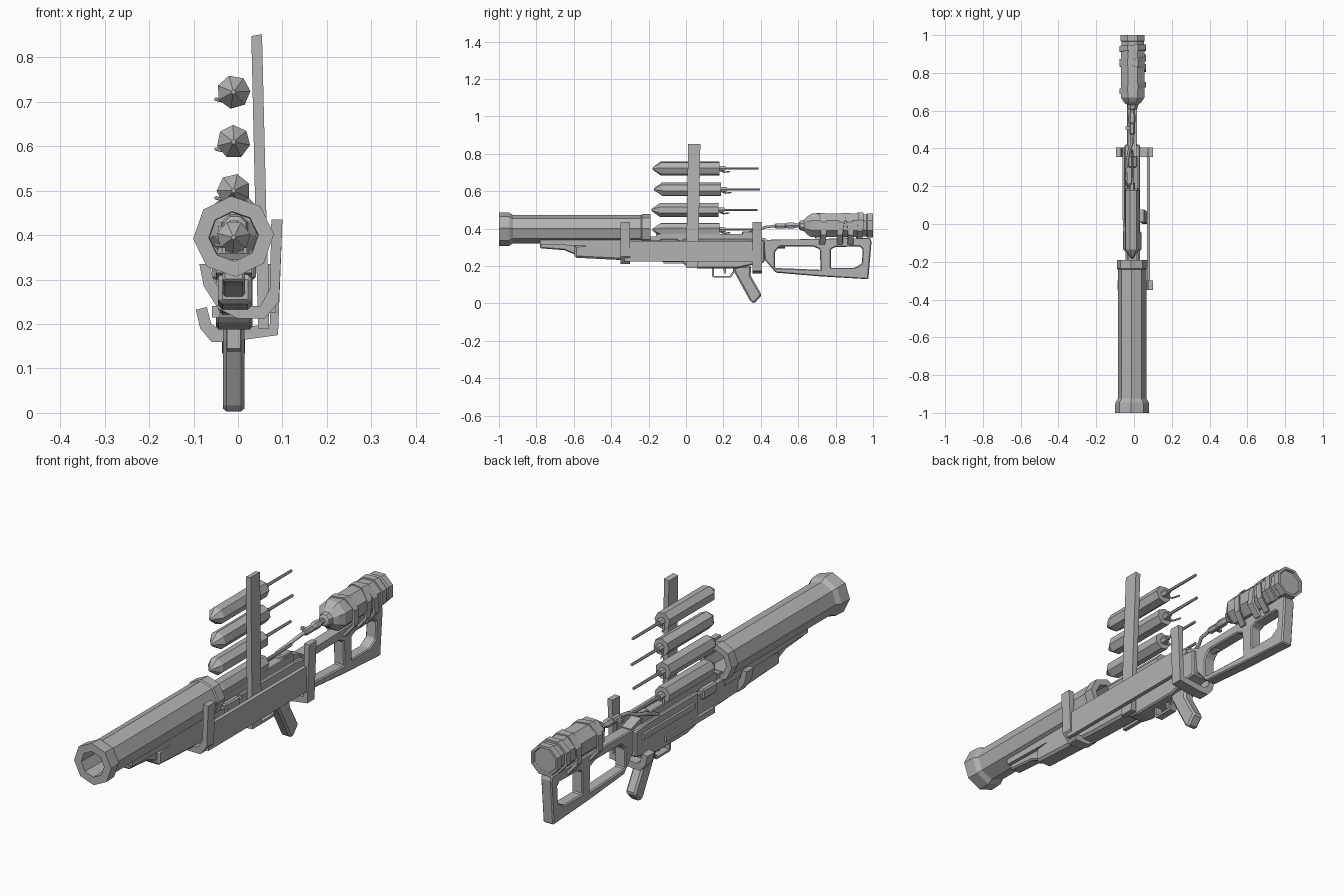
import bpy, bmesh, math
from mathutils import Vector

cube = bpy.data.objects.get("Cube")
if cube:
    bpy.data.objects.remove(cube)

metal = bpy.data.materials.new("plain grey")
metal.use_nodes = True
GREY = (0.45, 0.45, 0.45, 1)
metal.diffuse_color = GREY
metal.node_tree.nodes["Principled BSDF"].inputs["Base Color"].default_value = GREY
CX = -0.01


def finish(bm, name):
    bmesh.ops.recalc_face_normals(bm, faces=bm.faces)
    mesh = bpy.data.meshes.new(name)
    bm.to_mesh(mesh)
    bm.free()
    mesh.materials.append(metal)
    obj = bpy.data.objects.new(name, mesh)
    bpy.context.collection.objects.link(obj)
    return obj


def prism(name, loops, lo, hi, axis="x", bevel=0):
    """Extrude an outline, with optional hole loops, along x or y."""
    bm = bmesh.new()
    edges = []
    for loop in loops:
        vs = [bm.verts.new((lo, a, b) if axis == "x" else (a, lo, b)) for a, b in loop]
        edges += [bm.edges.new((vs[i - 1], vs[i])) for i in range(len(vs))]
    bmesh.ops.triangle_fill(bm, edges=edges, use_beauty=True)
    out = bmesh.ops.extrude_face_region(bm, geom=bm.faces[:])
    shift = Vector((hi - lo, 0, 0)) if axis == "x" else Vector((0, hi - lo, 0))
    moved = [g for g in out["geom"] if isinstance(g, bmesh.types.BMVert)]
    bmesh.ops.translate(bm, verts=moved, vec=shift)
    bmesh.ops.dissolve_limit(bm, angle_limit=0.01, verts=bm.verts[:], edges=bm.edges[:])
    obj = finish(bm, name)
    if bevel:
        mod = obj.modifiers.new("chamfer", "BEVEL")
        mod.width, mod.segments = bevel, 1
    return obj


def box(name, x, y, z, bevel=0):
    rect = [(y[0], z[0]), (y[1], z[0]), (y[1], z[1]), (y[0], z[1])]
    return prism(name, [rect], x[0], x[1], bevel=bevel)


def lathe(name, rings, z, sides=8, x=CX, turn=0.0, hollow=False, tall=1.0, tilt=(0, 0)):
    """Spin (y, radius) rings about an axis along y."""
    bm = bmesh.new()
    loops = []
    for y, r in rings:
        loop = []
        for i in range(sides):
            a = turn + math.tau * i / sides
            dx, dz = r * math.cos(a), r * math.sin(a) * tall
            loop.append(bm.verts.new((x + dx, y + tilt[0] * dx + tilt[1] * dz, z + dz)))
        loops.append(loop)
    pairs = list(zip(loops, loops[1:]))
    if hollow:
        pairs.append((loops[-1], loops[0]))
    else:
        bm.faces.new(loops[0])
        bm.faces.new(loops[-1])
    for a, b in pairs:
        for i in range(sides):
            bm.faces.new((a[i - 1], a[i], b[i], b[i - 1]))
    return finish(bm, name)


def tube(name, points, radius):
    curve = bpy.data.curves.new(name, "CURVE")
    curve.dimensions = "3D"
    curve.bevel_depth, curve.bevel_resolution = radius, 1
    curve.use_fill_caps = True
    spline = curve.splines.new("POLY")
    spline.points.add(len(points) - 1)
    for p, co in zip(spline.points, points):
        p.co = (*co, 1)
    curve.materials.append(metal)
    obj = bpy.data.objects.new(name, curve)
    bpy.context.collection.objects.link(obj)


# Launch tube: open at both ends, flared muzzle
lathe("launch_tube", [(-1, .091), (-.945, .089), (-.925, .076), (-.24, .076), (-.235, .081),
                      (-.19, .081), (-.19, .054), (-1, .056)], .397, turn=.06, hollow=True)

# Rockets: one loaded and three stacked above
for i, z in enumerate((.395, .5, .61, .722)):
    dy = (0, -.005, .008, 0)[i]
    turn = .25 * i + .2
    lathe("rocket_body", [(-.18 + dy, .005), (-.135 + dy, .038), (.18 + dy, .038)], z, 7, turn=turn)
    lathe("rocket_nozzle", [(.18 + dy, .016), (.21 + dy, .014)], z, 6)
    lathe("rocket_rod", [(.2 + dy, .007), (.387 + dy, .006)], z, 6)
    tube("rocket_fuse", [(CX - .01, .185 + dy, z - .012), (CX - .025, .205 + dy, z - .02),
                         (CX - .04, .235 + dy, z - .016)], .004)

# Upright plank, leaning slightly
prism("upright_plank", [[(.045, .19), (.07, .19), (.054, .852), (.03, .848)]], 0, .065, "y")
for v in bpy.data.objects["upright_plank"].data.vertices:
    v.co.y += max(0, v.co.z - .2) * .018

# Side board with its two hooked clips
box("side_board", (.068, .086), (-.33, .38), (.225, .335))
front_clip = [(-.087, .335), (-.077, .285), (-.045, .235), (0, .212), (.06, .212), (.092, .25),
              (.1, .435), (.075, .435), (.072, .28), (.05, .24), (.005, .24), (-.03, .26),
              (-.055, .3), (-.064, .335)]
prism("front_clip", [front_clip], -.35, -.3, "y")
rear_clip = [(-.095, .232), (-.085, .19), (-.06, .16), (-.02, .16), (.09, .175), (.1, .435),
             (.075, .435), (.072, .2), (-.04, .187), (-.06, .2), (-.07, .238)]
prism("rear_clip", [rear_clip], .355, .405, "y")

# Receiver, rails and fore-end
prism("receiver", [[(-.0, .2), (.06, .188), (.27, .188), (.42, .22), (.42, .335), (.34, .345),
                    (-.02, .345), (-.02, .22)]], -.05, .033, bevel=.006)
prism("receiver_spine", [[(-.2, .32), (.43, .32), (.43, .345), (.36, .368), (-.2, .358)]], -.032, .014)
box("receiver_side_rib", (-.06, -.04), (.02, .38), (.285, .31))
box("receiver_side_plate", (-.058, -.04), (-.12, .22), (.215, .24))
box("bolt_cover", (-.058, .04), (-.14, -.04), (.3, .345), .006)
prism("fore_end", [[(-.595, .245), (-.2, .225), (0, .22), (0, .335), (-.3, .34), (-.595, .31)]],
      -.045, .032, bevel=.01)
prism("fore_end_nose", [[(-.78, .295), (-.65, .285), (-.59, .26), (-.59, .335), (-.78, .345)]],
      -.035, .016, bevel=.006)
prism("tube_cradle", [[(-.78, .315), (-.2, .3), (-.2, .36), (-.78, .34)]], -.05, .032)
box("rear_sight_block", (-.03, .014), (.3, .36), (.35, .385), .004)
for x in (-.036, .012):
    box("loading_rail", (x, x + .008), (-.16, .36), (.34, .372))

# Grip, trigger and guard
prism("pistol_grip", [[(.25, .2), (.26, .165), (.345, .01), (.365, 0), (.405, .045), (.345, .15),
                       (.35, .2)]], -.034, .015, bevel=.008)
prism("trigger_guard", [[(.14, .2), (.14, .145), (.15, .138), (.24, .138), (.26, .17), (.26, .2)],
                        [(.15, .188), (.15, .148), (.235, .148), (.25, .172), (.25, .188)]], -.025, .006)
prism("trigger", [[(.195, .2), (.205, .16), (.215, .16), (.215, .2)]], -.015, -.005)

# Skeleton stock with two openings
prism("stock", [[(.41, .34), (.985, .35), (.992, .33), (.975, .13), (.72, .145), (.48, .165),
                 (.42, .235)],
                [(.475, .275), (.5, .305), (.68, .305), (.715, .29), (.72, .18), (.475, .19)],
                [(.775, .19), (.775, .29), (.8, .302), (.93, .305), (.945, .29), (.94, .215),
                 (.9, .19)]], -.036, .016, bevel=.005)
lathe("stock_pin", [(.47, .02), (.53, .02)], .315, 8, x=CX)

# Gas bottle, neck and hose
lathe("gas_bottle", [(.605, .018), (.61, .027), (.63, .032), (.645, .05), (.67, .068), (.93, .068),
                     (.935, .064), (.965, .064), (.97, .069), (1, .069), (1, .058), (.992, .055)],
      .417, 8, x=-.007, turn=math.pi / 8)
for y, tx, tz in ((.72, .25, .0), (.84, -.2, .15), (.865, .2, -.1), (.93, .05, .05)):
    tall = 1.0 if y > .9 else 1.22
    lathe("bottle_strap", [(y - .015, .075), (y + .015, .075), (y + .015, .064), (y - .015, .064)],
          .417 - .075 * (tall - 1), 8, x=-.007, turn=math.pi / 8, hollow=True, tall=tall, tilt=(tx, tz))
lathe("hose_fitting", [(.53, .01), (.54, .018), (.575, .018), (.59, .012), (.61, .012)], .417, 6)
lathe("hose_valve", [(.475, .01), (.48, .015), (.53, .015), (.535, .01)], .414, 6)
box("valve_handle", (-.045, -.01), (.5, .515), (.408, .42))
tube("hose", [(CX, .54, .416), (CX, .47, .414), (-.012, .42, .408), (-.025, .39, .392),
              (-.035, .34, .38), (-.04, .28, .36), (-.04, .24, .335)], .008)
